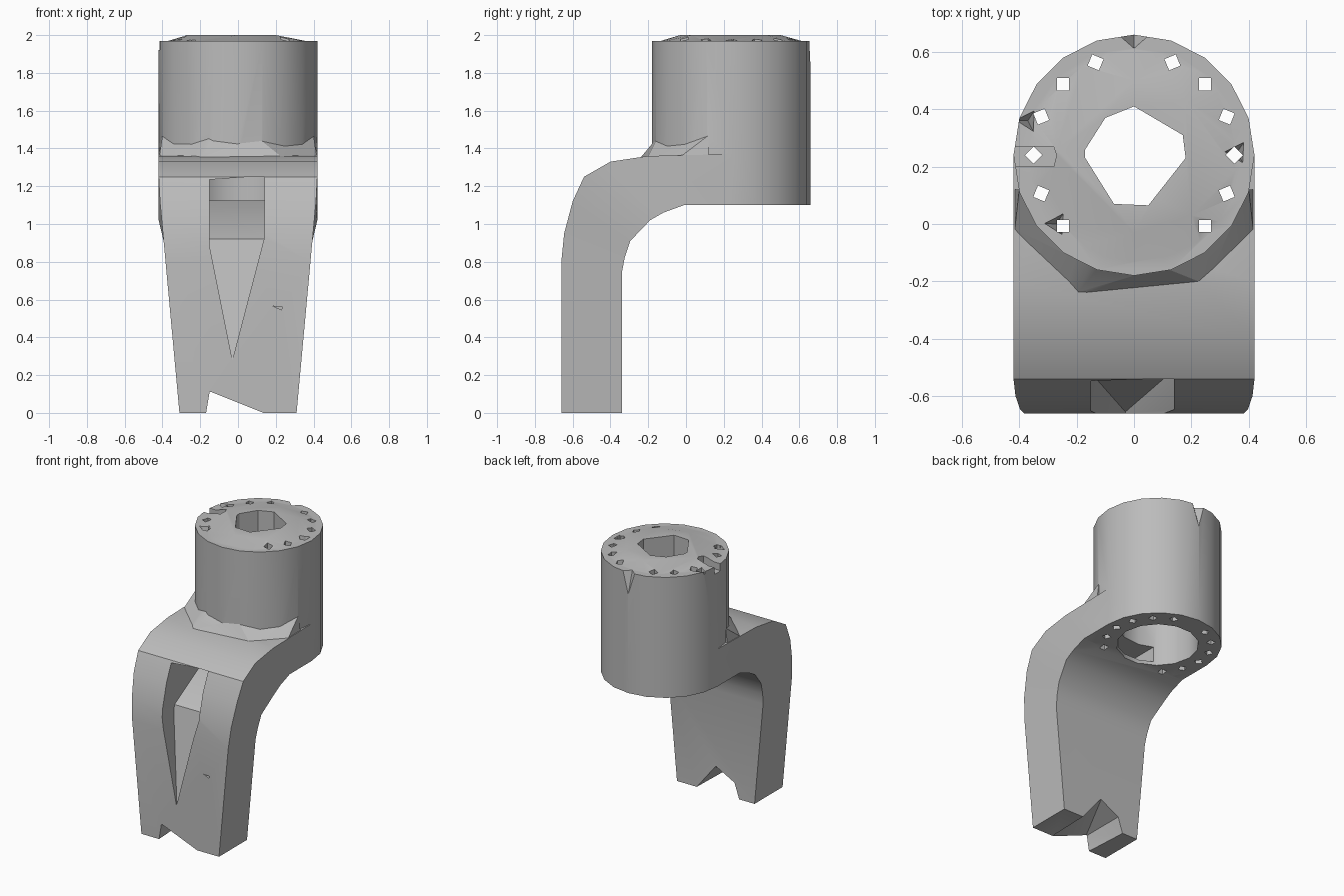
import bpy, bmesh, math
from mathutils import Vector

if "Cube" in bpy.data.objects:
    bpy.data.objects.remove(bpy.data.objects["Cube"], do_unlink=True)

grey = bpy.data.materials.new("plain grey")
grey.use_nodes = True
color = (0.5, 0.5, 0.5, 1)
grey.diffuse_color = color
grey.node_tree.nodes["Principled BSDF"].inputs["Base Color"].default_value = color

HUB_Y, HUB_R, BASE_Z, RIM_Z = 0.24, 0.42, 1.1, 1.97


def finish(name, bm):
    bmesh.ops.recalc_face_normals(bm, faces=bm.faces)
    mesh = bpy.data.meshes.new(name)
    bm.to_mesh(mesh)
    bm.free()
    mesh.materials.append(grey)
    obj = bpy.data.objects.new(name, mesh)
    bpy.context.collection.objects.link(obj)
    return obj


def prism(name, points, start, end):
    """Extrude a closed outline of 3D points along a vector."""
    bm = bmesh.new()
    a = [bm.verts.new(Vector(p) + Vector(start)) for p in points]
    b = [bm.verts.new(Vector(p) + Vector(end)) for p in points]
    bm.faces.new(a)
    bm.faces.new(b)
    for i in range(len(a)):
        j = (i + 1) % len(a)
        bm.faces.new((a[i], a[j], b[j], b[i]))
    return finish(name, bm)


def ring(r, n, x=0, y=HUB_Y, turn=0):
    angles = [turn + math.tau * i / n for i in range(n)]
    return [(x + r * math.cos(t), y + r * math.sin(t), 0) for t in angles]


def upright(name, points, z0, z1):
    return prism(name, points, (0, 0, z0), (0, 0, z1))


def hull(name, points):
    bm = bmesh.new()
    for p in points:
        bm.verts.new(p)
    out = bmesh.ops.convex_hull(bm, input=bm.verts)
    junk = [g for g in out["geom_interior"] if isinstance(g, bmesh.types.BMVert)]
    bmesh.ops.delete(bm, geom=junk, context="VERTS")
    return finish(name, bm)


def combine(target, tool, operation):
    """Apply one boolean and remove the tool."""
    mod = target.modifiers.new("join", "BOOLEAN")
    mod.operation, mod.object, mod.solver = operation, tool, "EXACT"
    bpy.context.view_layer.objects.active = target
    bpy.ops.object.modifier_apply(modifier=mod.name)
    bpy.data.objects.remove(tool, do_unlink=True)


# Curved, tapering arm: pairs of outer and inner (y, z) points
outer = [(-.66, 0), (-.66, .8), (-.645, .95), (-.6, 1.12), (-.54, 1.25), (-.4, 1.33), (-.2, 1.36), (.24, 1.37)]
inner = [(-.34, 0), (-.34, .74), (-.325, .82), (-.295, .91), (-.19, 1.02), (-.12, 1.06), (-.01, 1.1), (.24, 1.1)]


def half_width(y, z):
    return HUB_R if y > -0.25 else min(HUB_R, 0.31 + 0.092 * z)


bm = bmesh.new()
loops = []
for o, i in zip(outer, inner):
    corners = [(o, -1), (o, 1), (i, 1), (i, -1)]
    loops.append([bm.verts.new((s * half_width(*p), *p)) for p, s in corners])
for a, b in zip(loops, loops[1:]):
    for k in range(4):
        m = (k + 1) % 4
        bm.faces.new((a[k], a[m], b[m], b[k]))
bm.faces.new(loops[0])
bm.faces.new(loops[-1])
bracket = finish("bracket_body", bm)

# Hub cylinder, raised rim face and sloping web between hub and arm
combine(bracket, upright("hub", ring(HUB_R, 20), BASE_Z, RIM_Z), "UNION")
lip = [(x, y, RIM_Z - .01) for x, y, _ in ring(.405, 20)]
lip += [(x, y, 2) for x, y in [(-.27, .26), (0, .5), (.18, .43), (.2, .03), (0, -.03)]]
combine(bracket, hull("raised_lip", lip), "UNION")
web = [(x, y, 1.34) for x, y in [(-.419, .12), (-.419, -.05), (-.2, -.25), (.25, -.21), (.419, -.05), (.419, .12)]]
web += [(-.4, .12, 1.47), (-.15, -.14, 1.46), (.1, -.15, 1.46), (.25, -.08, 1.42), (.4, .12, 1.47)]
combine(bracket, hull("web", web), "UNION")

# Faceted bore with a wider seat below
bore = [(-.17, .26), (-.1, .37), (0, .41), (.17, .31), (.18, .23), (.05, .065), (-.07, .07), (-.17, .23)]
combine(bracket, upright("bore", [(x, y, 0) for x, y in bore], 1, 2.1), "DIFFERENCE")
combine(bracket, upright("lower_seat", ring(.27, 14), 1, 1.45), "DIFFERENCE")

# Tapered front recess leading into the bore
side = [(-.8, .28), (-.655, .28), (-.51, .92), (-.15, 1.125), (.1, 1.125), (.1, 1.25), (-.8, 1.25)]
window = [(-.15, 1.235), (.14, 1.255), (.14, .93), (-.03, .28), (-.15, .88)]
recess = prism("recess", [(0, y, z) for y, z in side], (-.3, 0, 0), (.3, 0, 0))
combine(recess, prism("window", [(x, 0, z) for x, z in window], (0, -1, 0), (0, 1, 0)), "INTERSECT")
combine(bracket, recess, "DIFFERENCE")

# Notch in the foot and a small pit on the front
foot = [(x, -.67, z) for x, z in [(-.17, -.01), (-.15, .11), (.15, -.01)]]
foot += [(x, -.33, z) for x, z in [(-.19, -.01), (-.15, .11), (0, .19), (.16, -.01)]]
combine(bracket, hull("foot_notch", foot), "DIFFERENCE")
pit = [(.185, 0, .565), (.235, 0, .56), (.23, 0, .545)]
combine(bracket, prism("pit", pit, (0, -.7, 0), (0, -.6, 0)), "DIFFERENCE")

# Ring of small screw holes around the hub, leaving out the front and back
for k in range(16):
    if k in (4, 11, 12, 13):
        continue
    t = math.tau * k / 16
    x, y = .35 * math.cos(t), HUB_Y + .35 * math.sin(t)
    hole = upright("screw_hole", ring(.03, 4, x, y, t), 1, 2.1)
    combine(bracket, hole, "DIFFERENCE")

# Rim chips at the back, left and right of the hub
back_chip = [(-.08, .67, 2.01), (.08, .67, 2.01), (0, .6, 2.01), (0, .67, 1.78)]
combine(bracket, hull("back_chip", back_chip), "DIFFERENCE")
side_slot = [(-.43, .2, 0), (-.28, .2, 0), (-.27, .24, 0), (-.28, .27, 0), (-.43, .27, 0)]
combine(bracket, upright("side_slot", side_slot, 1.92, 2.1), "DIFFERENCE")
for cx, cy in [(-.27, 0), (-.37, .36), (.36, .25)]:
    chip = [(x, y, 2.01) for x, y, _ in ring(.055, 3, cx, cy, 1)] + [(cx, cy, 1.85)]
    combine(bracket, hull("chip", chip), "DIFFERENCE")

# Smooth the rounded faces, keep the edges sharp
bpy.ops.object.select_all(action="DESELECT")
bracket.select_set(True)
bpy.context.view_layer.objects.active = bracket
bpy.ops.object.shade_smooth_by_angle(angle=math.radians(30))
